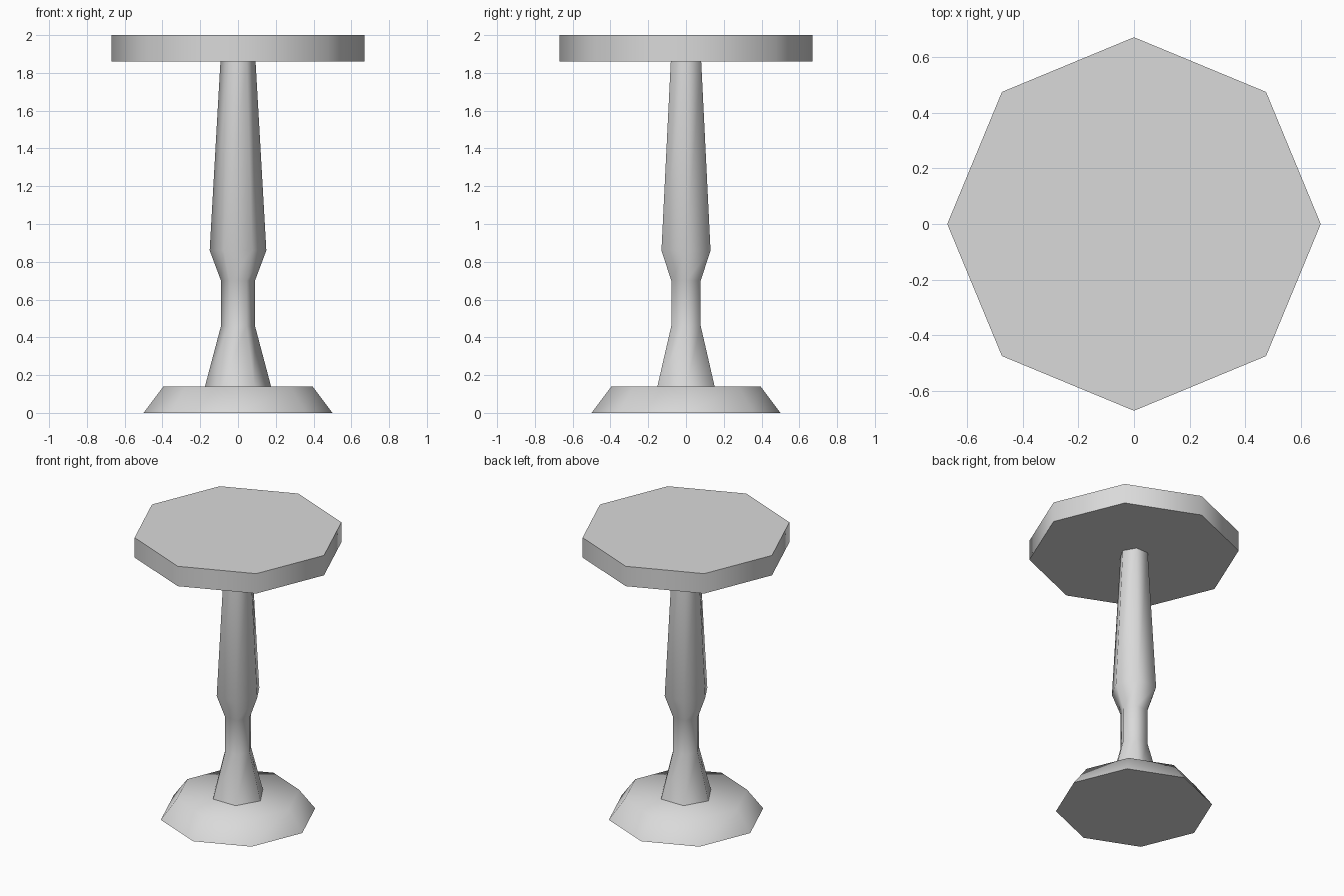
import bpy
import bmesh
from math import cos, sin, pi, radians

cube = bpy.data.objects.get("Cube")
if cube:
    bpy.data.objects.remove(cube, do_unlink=True)

# Single plain grey finish
GREY = (0.7, 0.7, 0.7, 1.0)
mat = bpy.data.materials.new("light_grey")
mat.use_nodes = True
mat.diffuse_color = GREY
mat.node_tree.nodes["Principled BSDF"].inputs["Base Color"].default_value = GREY


def turned(name, sides, profile, capped=True):
    """Turn a (radius, height) profile into a faceted solid with a corner on +x."""
    bm = bmesh.new()
    rings = []
    for r, z in profile:
        angles = [2 * pi * i / sides for i in range(sides)]
        rings.append([bm.verts.new((r * cos(a), r * sin(a), z)) for a in angles])
    for low, high in zip(rings, rings[1:]):
        for i in range(sides):
            j = (i + 1) % sides
            bm.faces.new((low[i], low[j], high[j], high[i]))
    if capped:
        bm.faces.new(list(reversed(rings[0])))
        bm.faces.new(rings[-1])
    mesh = bpy.data.meshes.new(name)
    bm.to_mesh(mesh)
    bm.free()
    mesh.materials.append(mat)
    obj = bpy.data.objects.new(name, mesh)
    bpy.context.collection.objects.link(obj)
    # Soft shading around the sides, crisp rims
    bpy.ops.object.select_all(action="DESELECT")
    obj.select_set(True)
    bpy.context.view_layer.objects.active = obj
    bpy.ops.object.shade_smooth_by_angle(angle=radians(65))
    return obj


# Octagonal sloped foot
turned("base", 8, [(0.5, 0), (0.395, 0.14)])

# Six-sided turned column, ends hidden against the foot and top
turned("column", 6, [(0.175, 0.14), (0.09, 0.46), (0.09, 0.70),
                     (0.15, 0.86), (0.093, 1.86)], capped=False)

# Octagonal slab
turned("table_top", 8, [(0.67, 1.86), (0.67, 2.0)])
